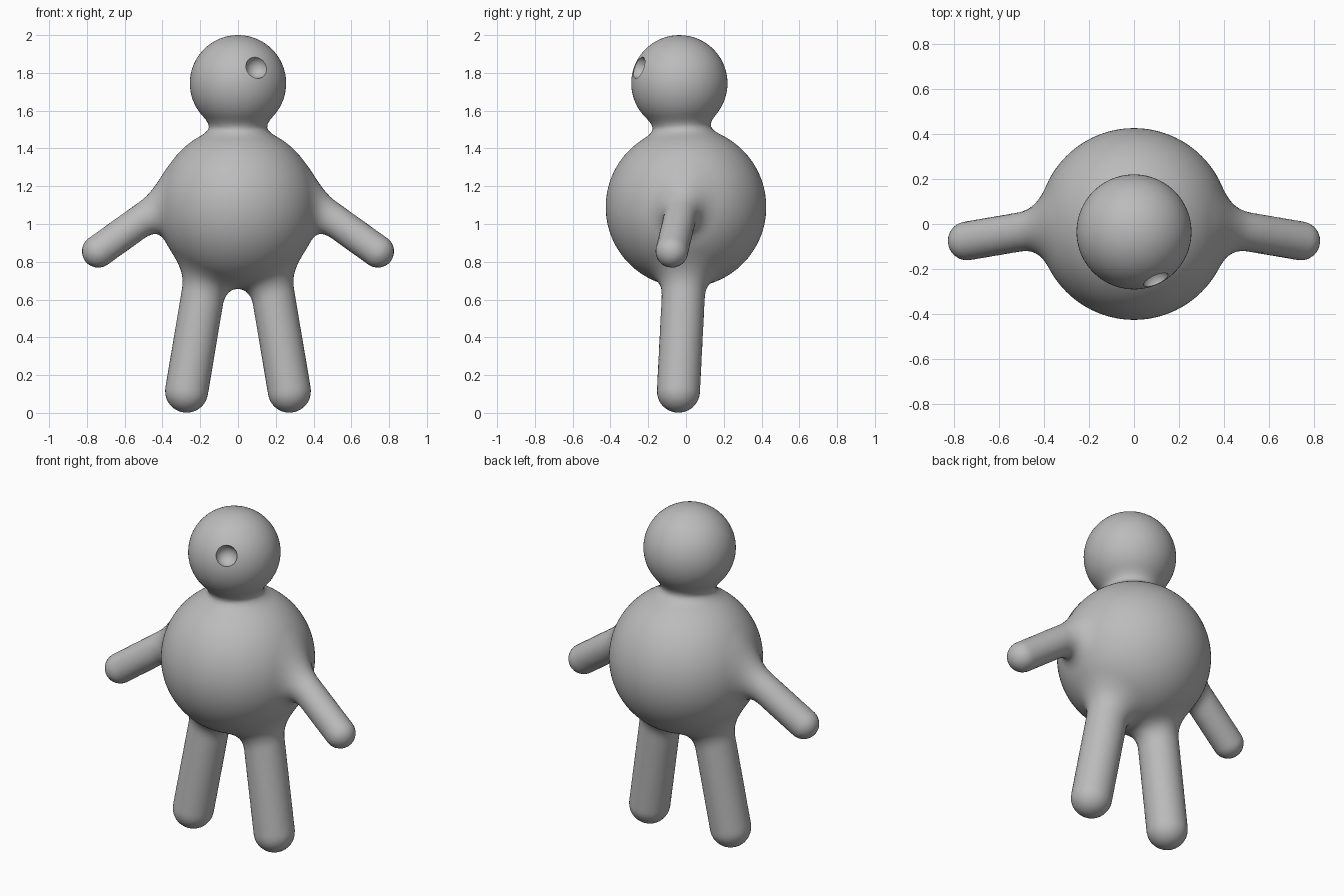
import bpy
import bmesh
from mathutils import Vector

cube = bpy.data.objects.get("Cube")
if cube:
    bpy.data.objects.remove(cube)

BLEND = 0.1  # width of the soft joins between parts

# Rounded parts: start point, end point, radius (a ball has equal ends)
body = (Vector((0, 0, 1.09)), Vector((0, 0, 1.09)), 0.425)
head = (Vector((0, -0.035, 1.745)), Vector((0, -0.035, 1.745)), 0.255)
neck = (Vector((0, -0.02, 1.45)), Vector((0, -0.02, 1.58)), 0.14)
parts = [body, head]
for side in (-1, 1):
    arm = (Vector((side * 0.3, 0, 1.17)), Vector((side * 0.74, -0.075, 0.855)), 0.086)
    leg = (Vector((side * 0.14, 0, 0.9)), Vector((side * 0.272, -0.04, 0.115)), 0.114)
    parts += [arm, leg]


def part_distance(p, part):
    a, b, r = part
    axis = b - a
    length = axis.length_squared
    t = max(0, min(1, (p - a).dot(axis) / length)) if length else 0
    return (p - a - axis * t).length - r


def distance(p):
    """Distance to the softly blended figure."""
    d = part_distance(p, parts[0])
    for part in parts[1:]:
        e = part_distance(p, part)
        h = max(BLEND - abs(d - e), 0) / BLEND
        d = min(d, e) - h * h * BLEND / 4
    return d


def project(bm, steps):
    """Move every vertex onto the blended figure."""
    eps = 0.001
    axes = [Vector((eps, 0, 0)), Vector((0, eps, 0)), Vector((0, 0, eps))]
    for v in bm.verts:
        for _ in range(steps):
            d = distance(v.co)
            if abs(d) < 0.0002:
                break
            grad = Vector([distance(v.co + a) - d for a in axes]) / eps
            v.co -= grad * (d / max(grad.length_squared, 0.2))


def add_capsule(bm, part):
    """A ball whose two halves are pulled apart to the part's ends."""
    a, b, r = part
    for v in bmesh.ops.create_icosphere(bm, subdivisions=4, radius=r)["verts"]:
        v.co += b if v.co.dot(b - a) > 0 else a


def apply_modifiers(obj):
    graph = bpy.context.evaluated_depsgraph_get()
    mesh = bpy.data.meshes.new_from_object(obj.evaluated_get(graph))
    obj.modifiers.clear()
    obj.data = mesh


def new_object(name, bm):
    mesh = bpy.data.meshes.new(name)
    bm.to_mesh(mesh)
    bm.free()
    obj = bpy.data.objects.new(name, mesh)
    bpy.context.collection.objects.link(obj)
    return obj


grey = bpy.data.materials.new("plain grey")
grey.use_nodes = True
colour = (0.5, 0.5, 0.5, 1)
grey.diffuse_color = colour
grey.node_tree.nodes["Principled BSDF"].inputs["Base Color"].default_value = colour

# Body, head, arms and legs fused into one skin
bm = bmesh.new()
for part in parts + [neck]:
    add_capsule(bm, part)
figure = new_object("figure", bm)
remesh = figure.modifiers.new("fuse", "REMESH")
remesh.mode = "VOXEL"
remesh.voxel_size = 0.022
apply_modifiers(figure)

# Relax the skin onto the blended shape
bm = bmesh.new()
bm.from_mesh(figure.data)
project(bm, 5)
for _ in range(3):
    bmesh.ops.smooth_vert(bm, verts=bm.verts, factor=0.5,
                          use_axis_x=True, use_axis_y=True, use_axis_z=True)
    project(bm, 3)
bm.to_mesh(figure.data)
bm.free()

# Single eye socket hollowed out of the head
bm = bmesh.new()
bmesh.ops.create_uvsphere(bm, u_segments=24, v_segments=16, radius=0.06)
bmesh.ops.translate(bm, verts=bm.verts, vec=(0.1, -0.255, 1.83))
socket = new_object("eye_socket_cutter", bm)
socket.hide_render = True
cut = figure.modifiers.new("eye socket", "BOOLEAN")
cut.operation = "DIFFERENCE"
cut.solver = "EXACT"
cut.object = socket
apply_modifiers(figure)
bpy.data.objects.remove(socket)

figure.data.materials.clear()
figure.data.materials.append(grey)
bpy.ops.object.select_all(action="DESELECT")
figure.select_set(True)
bpy.context.view_layer.objects.active = figure
bpy.ops.object.shade_smooth_by_angle(angle=0.7)
